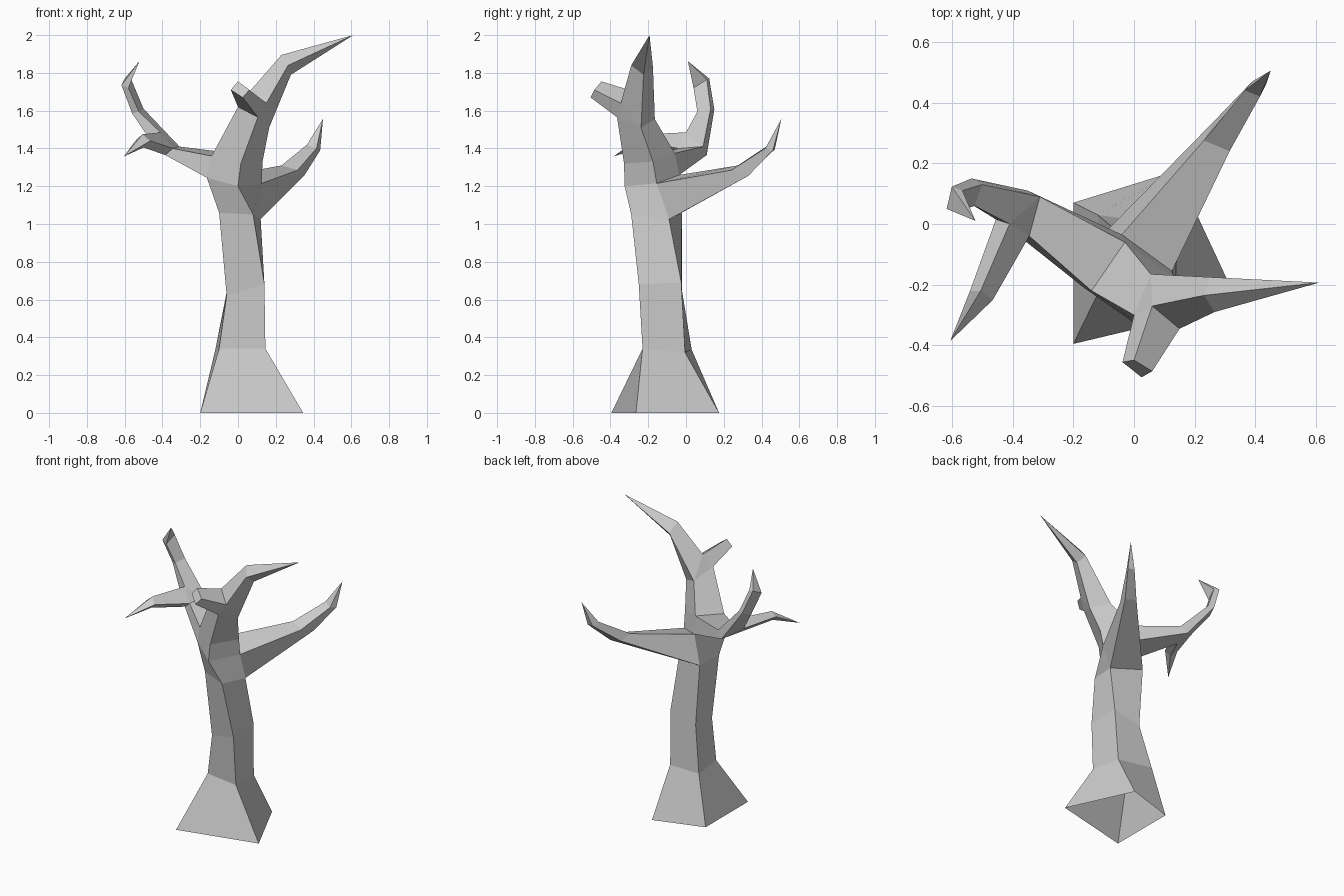
import bpy, bmesh

bm = bmesh.new()


def ring(*points):
    return [bm.verts.new(p) for p in points]


def bridge(a, b, skip=()):
    """Join two four-point loops side by side, leaving skipped sides open."""
    for i in range(4):
        if i not in skip:
            j = (i + 1) % 4
            bm.faces.new((a[i], a[j], b[j], b[i]))


def limb(base, loops, tip=None):
    """Grow a four-sided limb from an opening; end in a point or a flat cut."""
    for pts in loops:
        nxt = ring(*pts)
        bridge(base, nxt)
        base = nxt
    if tip:
        t = bm.verts.new(tip)
        for i in range(4):
            bm.faces.new((base[i], base[(i + 1) % 4], t))
    else:
        bm.faces.new(base)


# Trunk rings: front left, front right, back right, back left (open base)
t0 = ring((-.20, -.395, 0), (.345, -.265, 0), (.14, .175, 0), (-.20, .07, 0))
t1 = ring((-.10, -.19, .34), (.145, -.23, .34), (.125, -.005, .32), (-.12, .03, .335))
t2 = ring((-.06, -.20, .62), (.14, -.25, .68), (.137, -.025, .69), (-.06, -.02, .64))
t3 = ring((-.10, -.22, 1.06), (.08, -.29, 1.05), (.12, -.09, 1.025), (-.09, -.022, 1.06))
t4 = ring((-.165, -.21, 1.245), (.0, -.325, 1.2), (.125, -.155, 1.215), (-.04, -.035, 1.26))
t5 = ring((-.14, -.22, 1.36), (.015, -.328, 1.32), (.13, -.175, 1.33), (-.03, -.06, 1.375))
t6 = ring((.0, -.30, 1.62), (.105, -.365, 1.565), (.165, -.238, 1.51), (.055, -.165, 1.555))
bridge(t0, t1)
bridge(t1, t2)
bridge(t2, t3)
bridge(t3, t4, skip=(2,))   # opening for the right branch
bridge(t4, t5, skip=(3,))   # opening for the left branch
bridge(t5, t6)

# Right branch
limb([t3[2], t4[2], t4[3], t3[3]],
     [[(.35, .33, 1.255), (.315, .24, 1.285), (.23, .275, 1.31), (.265, .34, 1.275)],
      [(.435, .46, 1.39), (.415, .42, 1.40), (.365, .44, 1.42), (.39, .47, 1.395)]],
     (.45, .505, 1.557))

# Left branch up to its fork
fb, ft, bt, bk = left = ring((-.385, -.035, 1.365), (-.345, -.04, 1.40),
                             (-.31, .09, 1.41), (-.35, .11, 1.365))
bridge([t4[0], t5[0], t5[3], t4[3]], left)
ct, cb = ring((-.41, .0, 1.485), (-.455, .015, 1.43))
bm.faces.new((ft, bt, ct))
bm.faces.new((fb, bk, cb))

# Front twig of the left branch
limb([ft, fb, cb, ct],
     [[(-.465, -.25, 1.44), (-.50, -.24, 1.405), (-.54, -.22, 1.445), (-.505, -.22, 1.475)]],
     (-.605, -.385, 1.357))

# Back twig of the left branch, curling upward
limb([bt, bk, cb, ct],
     [[(-.50, .13, 1.61), (-.535, .15, 1.605), (-.56, .08, 1.585), (-.525, .06, 1.595)],
      [(-.565, .11, 1.765), (-.60, .123, 1.77), (-.617, .05, 1.735), (-.58, .04, 1.72)]],
     (-.522, .01, 1.862))

# Top fork
cl, cr = ring((.06, -.27, 1.70), (.15, -.345, 1.64))
bm.faces.new((t6[1], t6[2], cr))
bm.faces.new((t6[3], t6[0], cl))

# Broken stub
limb([t6[0], t6[1], cr, cl],
     [[(-.038, -.455, 1.71), (.025, -.505, 1.67), (.06, -.485, 1.71), (.0, -.448, 1.755)]])

# Top branch
limb([cr, t6[2], t6[3], cl],
     [[(.265, -.29, 1.84), (.28, -.225, 1.79), (.25, -.175, 1.83), (.23, -.235, 1.895)]],
     (.61, -.193, 2.0))

bmesh.ops.recalc_face_normals(bm, faces=bm.faces)
mesh = bpy.data.meshes.new("bare_tree")
bm.to_mesh(mesh)
bm.free()
bpy.context.collection.objects.link(bpy.data.objects.new("bare_tree", mesh))
